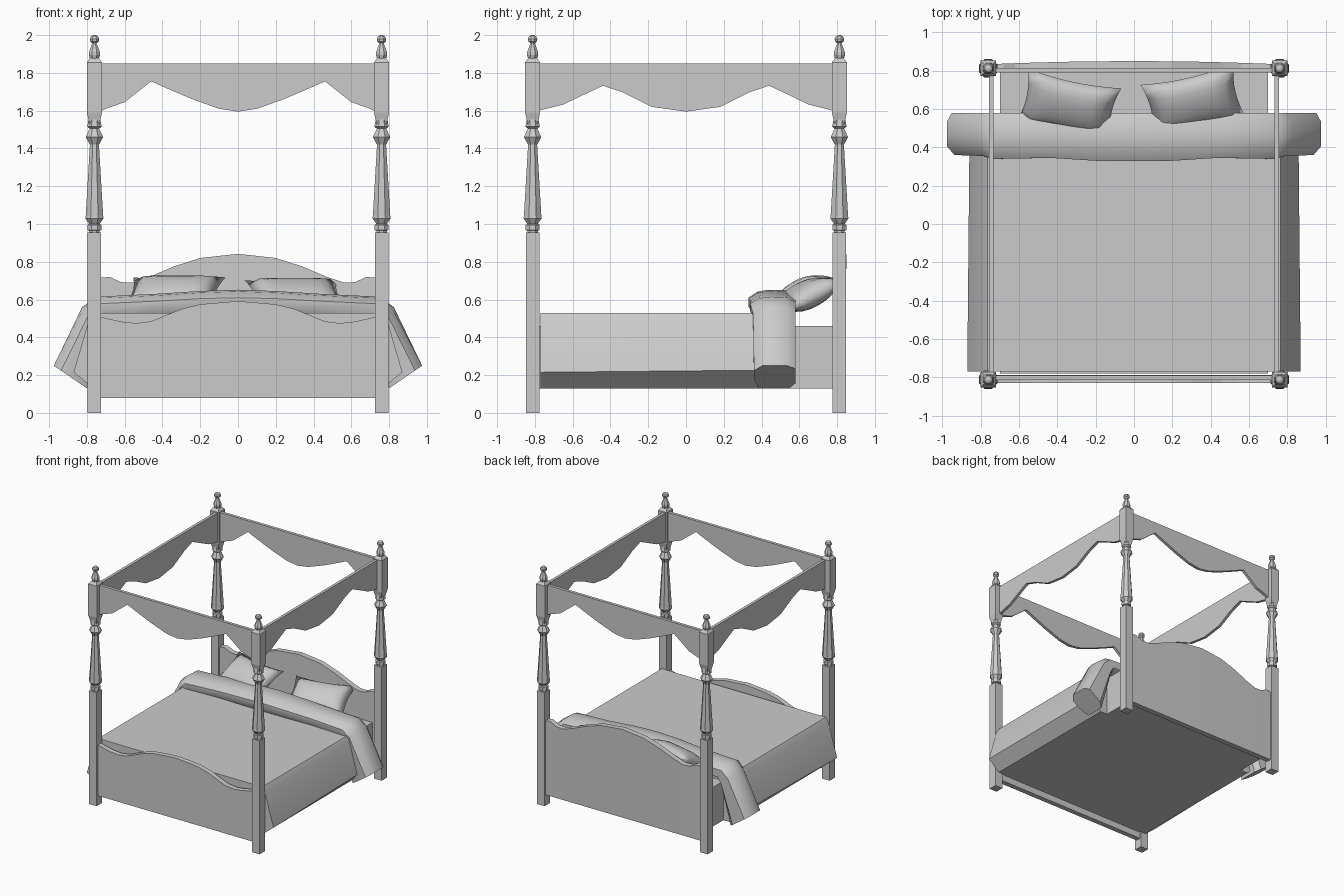
import bpy, bmesh, math
from mathutils import Matrix, Vector

if "Cube" in bpy.data.objects:
    bpy.data.objects.remove(bpy.data.objects["Cube"])

def make(name, verts, faces, smooth=None):
    me = bpy.data.meshes.new(name)
    me.from_pydata([tuple(v) for v in verts], [], faces)
    bm = bmesh.new()
    bm.from_mesh(me)
    bmesh.ops.recalc_face_normals(bm, faces=bm.faces)
    bm.to_mesh(me)
    bm.free()
    ob = bpy.data.objects.new(name, me)
    bpy.context.collection.objects.link(ob)
    if smooth:
        bpy.ops.object.select_all(action='DESELECT')
        ob.select_set(True)
        bpy.context.view_layer.objects.active = ob
        bpy.ops.object.shade_smooth_by_angle(angle=math.radians(smooth))
    return ob

def loft(name, rings, smooth=None):
    """Skin a list of equal-sized closed rings and cap both ends."""
    n = len(rings[0])
    faces = [(k*n+i, k*n+(i+1) % n, (k+1)*n+(i+1) % n, (k+1)*n+i)
             for k in range(len(rings)-1) for i in range(n)]
    faces += [tuple(range(n)), tuple(range((len(rings)-1)*n, len(rings)*n))]
    return make(name, [v for r in rings for v in r], faces, smooth)

def turned(name, profile, sides, x, y):
    """Faceted upright from (half width across flats, z) pairs."""
    rings = []
    for r, z in profile:
        R = r / math.cos(math.pi/sides)
        rings.append([(x + R*math.cos((i+.5)*2*math.pi/sides),
                       y + R*math.sin((i+.5)*2*math.pi/sides), z) for i in range(sides)])
    return loft(name, rings)

def mirrored(half):
    """Mirror (s, z) points given from the negative end to the centre."""
    return half + [(-s, z) for s, z in reversed(half[:-1])]

def panel(name, lower, upper, d0, d1, along_y=False, bow=0):
    """Board between two outlines sharing the same s values."""
    rings = []
    for (s, lo), (_, hi) in zip(lower, upper):
        b = bow * max(0, 1 - (s/.72)**2)
        ring = [(s, d0, lo), (s, d1, lo), (s, d1+b, hi), (s, d0+b, hi)]
        rings.append([(d, t, z) for t, d, z in ring] if along_y else ring)
    return loft(name, rings)

# four bed posts: square leg, eight-sided turning, square block, finial
PX, PY = .76, .812
for sx, nx in ((-1, "left"), (1, "right")):
    for sy, ny in ((-1, "front"), (1, "back")):
        tag, x, y = f"{ny}_{nx}", sx*PX, sy*PY
        turned("leg_"+tag, [(.036, 0), (.036, .955)], 4, x, y)
        turned("turned_post_"+tag,
               [(.028, .95), (.028, .965), (.037, .968), (.037, .995), (.028, 1.0), (.048, 1.03),
                (.046, 1.045), (.024, 1.42), (.046, 1.46), (.025, 1.505), (.038, 1.515),
                (.030, 1.56)], 8, x, y)
        turned("post_block_"+tag,
               [(.024, 1.52), (.04, 1.59), (.04, 1.855), (.022, 1.88)], 4, x, y)
        turned("finial_"+tag,
               [(.022, 1.87), (.03, 1.895), (.029, 1.91), (.014, 1.95), (.012, 1.957),
                (.023, 1.967), (.025, 1.98), (.018, 1.994), (.006, 2.0)], 8, x, y)

# scalloped canopy valances
front = mirrored([(-.73, 1.595), (-.70, 1.61), (-.60, 1.645), (-.46, 1.755), (-.37, 1.715),
                  (-.24, 1.66), (-.10, 1.61), (0, 1.595)])
side = mirrored([(-.79, 1.595), (-.76, 1.605), (-.65, 1.632), (-.54, 1.685), (-.44, 1.732),
                 (-.33, 1.695), (-.18, 1.62), (0, 1.595)])
top = lambda pts: [(s, 1.85) for s, z in pts]
for s, n in ((-1, "front"), (1, "back")):
    panel("valance_"+n, front, top(front), s*.79, s*.815)
for s, n in ((-1, "left"), (1, "right")):
    panel("valance_"+n, side, top(side), s*.733, s*.757, True)

# curved headboard and footboard
head = mirrored([(-.73, .715), (-.68, .72), (-.62, .692), (-.56, .69), (-.47, .72),
                 (-.34, .775), (-.20, .82), (0, .842)])
foot = mirrored([(-.73, .51), (-.68, .497), (-.61, .482), (-.54, .475), (-.46, .485),
                 (-.30, .55), (-.20, .575), (0, .592)])
panel("headboard", [(s, .09) for s, z in head], head, .79, .835, bow=.015)
panel("footboard", [(s, .08) for s, z in foot], foot, -.787, -.83)

# mattress base
loft("mattress", [[(-.70, y, .13), (.70, y, .13), (.70, y, .46), (-.70, y, .46)]
                  for y in (-.78, .79)])

# blanket with flared sides
def blanket_ring(y, k=0):
    h = [(.765, .53), (.79, .49), (.87-k, .215+k), (.765, .13)]
    return [(x, y, z) for x, z in h] + [(-x, y, z) for x, z in reversed(h)]
loft("blanket", [blanket_ring(-.77), blanket_ring(.50, .012)], 25)

# turned-down cover: tube lofted across the bed and down both sides
# station: inner x, z, outer x, z, near y
half = [(.80, .13, .975, .25, .36), (.71, .45, .825, .56, .355), (.69, .50, .75, .615, .34),
        (.42, .51, .44, .63, .345), (.2, .52, .2, .645, .33)]
stations = ([(-a, b, -c, d, e) for a, b, c, d, e in half]
            + [(0, .52, 0, .652, .33)] + half[::-1])
section = [(.12, 0), (0, .35), (0, .68), (.2, .93), (.45, 1), (.8, .97), (1, .75), (1, .2), (.85, 0)]
rings = []
for xi, zi, xo, zo, y0 in stations:
    drop = abs(xo) > .9
    ring = []
    for u, w in section:
        if drop:                     # flatter hem at the hanging ends
            w = min(1, w*1.15)
        ring.append((xi+(xo-xi)*w, y0+(.58-y0)*u, zi+(zo-zi)*w))
    rings.append(ring)
loft("folded_cover", rings, 40)

# pillows: pinched cushions with pulled-out corners
def pillow(name, loc, turn, tilt, roll):
    n = 8
    m = (Matrix.Translation(loc) @ Matrix.Rotation(math.radians(turn), 4, 'Z')
         @ Matrix.Rotation(math.radians(tilt), 4, 'X') @ Matrix.Rotation(math.radians(roll), 4, 'Y'))
    verts, faces = [], []
    for s in (1, -1):
        for i in range(n+1):
            for j in range(n+1):
                u, v = 2*i/n-1, 2*j/n-1
                x = .25*u*(1-.10*(1-v*v)*u*u)
                y = .165*v*(1-.14*(1-u*u)*v*v)
                z = s*.068*((1-u**4)*(1-v*v))**.6
                verts.append(m @ Vector((x, y, z)))
    for s in range(2):
        for i in range(n):
            for j in range(n):
                a = s*(n+1)**2 + i*(n+1) + j
                faces.append((a, a+1, a+n+2, a+n+1))
    ob = make(name, verts, faces)
    bm = bmesh.new()
    bm.from_mesh(ob.data)
    bmesh.ops.remove_doubles(bm, verts=bm.verts, dist=.0005)
    bmesh.ops.recalc_face_normals(bm, faces=bm.faces)
    for f in bm.faces:
        f.smooth = True
    bm.to_mesh(ob.data)
    bm.free()

pillow("pillow_left", (-.34, .62, .635), -12, 30, 0)
pillow("pillow_right", (.31, .64, .625), 13, 28, 0)
